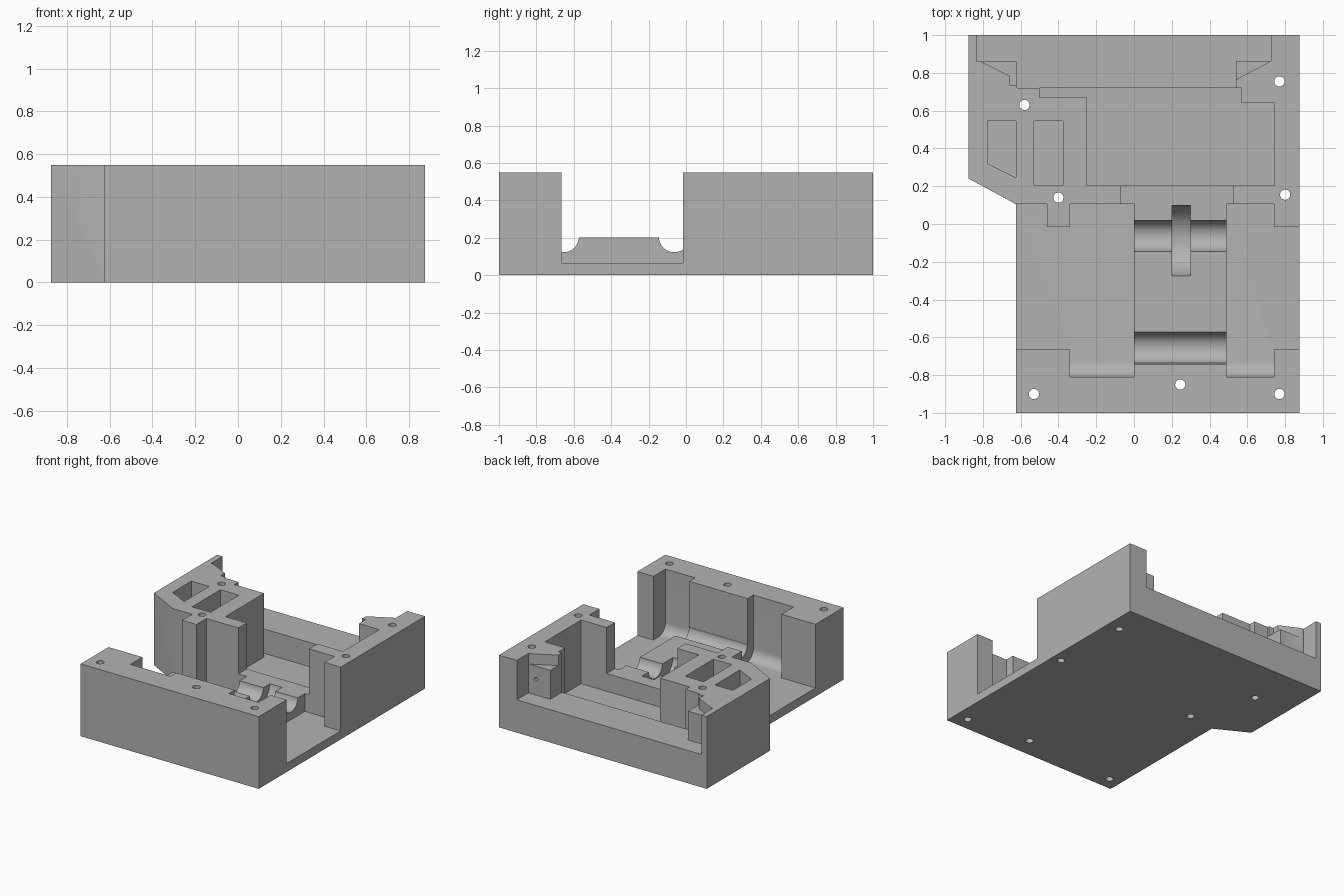
import bpy, bmesh, math
from mathutils import Matrix

cube = bpy.data.objects.get("Cube")
if cube:
    bpy.data.objects.remove(cube, do_unlink=True)

grey = bpy.data.materials.new("plain grey")
grey.use_nodes = True
grey.diffuse_color = (0.45, 0.45, 0.45, 1)
grey.node_tree.nodes["Principled BSDF"].inputs["Base Color"].default_value = (0.45, 0.45, 0.45, 1)

TOP, FLOOR, LEDGE, DECK = 0.55, 0.065, 0.25, 0.2
ABOVE = 0.8


def make(name, bm):
    bmesh.ops.recalc_face_normals(bm, faces=bm.faces)
    mesh = bpy.data.meshes.new(name)
    bm.to_mesh(mesh)
    bm.free()
    mesh.materials.append(grey)
    ob = bpy.data.objects.new(name, mesh)
    bpy.context.collection.objects.link(ob)
    return ob


def extrude(name, points, direction):
    bm = bmesh.new()
    face = bm.faces.new([bm.verts.new(p) for p in points])
    new = bmesh.ops.extrude_face_region(bm, geom=[face])["geom"]
    bmesh.ops.translate(bm, vec=direction, verts=[v for v in new if isinstance(v, bmesh.types.BMVert)])
    return make(name, bm)


def prism(name, outline, z0, z1):
    return extrude(name, [(x, y, z0) for x, y in outline], (0, 0, z1 - z0))


def block(name, x0, x1, y0, y1, z0, z1):
    return prism(name, [(x0, y0), (x1, y0), (x1, y1), (x0, y1)], z0, z1)


def rod(name, centre, radius, length, axis, sides=48):
    bm = bmesh.new()
    turn = {"X": Matrix.Rotation(math.pi / 2, 4, "Y"),
            "Y": Matrix.Rotation(math.pi / 2, 4, "X"), "Z": Matrix()}[axis]
    bmesh.ops.create_cone(bm, cap_ends=True, segments=sides, radius1=radius, radius2=radius,
                          depth=length, matrix=Matrix.Translation(centre) @ turn)
    return make(name, bm)


def combine(tool, operation="DIFFERENCE"):
    tool.hide_render = True
    mod = housing.modifiers.new(tool.name, "BOOLEAN")
    mod.operation, mod.solver, mod.object = operation, "EXACT", tool
    bpy.context.view_layer.objects.active = housing
    bpy.ops.object.modifier_apply(modifier=mod.name)
    bpy.data.objects.remove(tool, do_unlink=True)


# Solid housing with the angled overhang on one side
housing = prism("housing", [(-0.875, 1), (0.875, 1), (0.875, -1), (-0.625, -1),
                            (-0.625, 0.105), (-0.875, 0.24)], 0, TOP)

# Main bay, open on both sides, stepping around the front support block
combine(prism("main_bay", [
    (1, -0.665), (1, -0.015), (0.74, -0.015), (0.74, 0.105), (-0.34, 0.105),
    (-0.34, -0.015), (-0.46, -0.015), (-0.46, 0.105), (-0.7, 0.105), (-0.7, -0.665),
    (-0.34, -0.665), (-0.34, -0.81), (0, -0.81), (0, -0.74), (0.49, -0.74),
    (0.49, -0.81), (0.74, -0.81), (0.74, -0.665)], FLOOR, ABOVE))

# Rear bay, the passage to it, and the raised rear ledge
combine(prism("rear_bay", [(-0.5, 0.72), (-0.5, 0.67), (-0.25, 0.67), (-0.25, 0.205),
                           (0.74, 0.205), (0.74, 0.64), (0.57, 0.64), (0.57, 0.72)], FLOOR, ABOVE))
combine(block("passage", -0.07, 0.525, 0.05, 0.25, DECK, ABOVE))
combine(prism("rear_ledge", [(-0.83, 1.1), (-0.83, 0.86), (-0.62, 0.86), (-0.62, 0.72),
                             (0.54, 0.72), (0.54, 0.86), (0.725, 0.86), (0.725, 1.1)], LEDGE, ABOVE))

# Shallow corner notches above the ledge
combine(prism("left_notch", [(0.5, 0.744), (0.72, 0.86), (0.72, 0.9), (0.5, 0.9)], 0.47, ABOVE))
combine(prism("right_notch", [(-0.81, 0.86), (-0.66, 0.785), (-0.66, 0.735), (-0.6, 0.735),
                              (-0.6, 0.9), (-0.81, 0.9)], 0.47, ABOVE))

# Pockets in the overhang
combine(prism("outer_pocket", [(-0.775, 0.545), (-0.625, 0.545), (-0.625, 0.245), (-0.775, 0.32)],
              FLOOR, ABOVE))
combine(block("inner_pocket", -0.53, -0.375, 0.205, 0.545, FLOOR, ABOVE))

# Rounded feet of the front wall
r = 0.08
for x0, x1 in ((-0.36, 0.04), (0.45, 0.76)):
    arc = [(-0.81 + r - r * math.cos(a), FLOOR + r - r * math.sin(a))
           for a in (math.pi / 2 * i / 12 for i in range(13))]
    profile = [(-0.84, FLOOR + r), *arc, (-0.81 + r, 0.03), (-0.84, 0.03)]
    combine(extrude("wall_fillet", [(x0, y, z) for y, z in profile], (x1 - x0, 0, 0)), "UNION")

# Central pedestal with two shaft cradles and a wheel slot
combine(block("pedestal", 0, 0.49, -0.78, 0.15, 0.03, DECK), "UNION")
for y in (-0.655, -0.0625):
    combine(rod("shaft_cradle", (0.245, y, 0.205), 0.0825, 0.51, "X"))
combine(rod("wheel_slot", (0.25, -0.0875, 0.235), 0.19, 0.1, "X", 64))

# Vertical bolt holes and a small cross hole
for x, y in ((-0.58, 0.63), (0.77, 0.755), (-0.4, 0.14), (0.8, 0.155),
             (-0.53, -0.9), (0.245, -0.85), (0.77, -0.9)):
    combine(rod("bolt_hole", (x, y, 0.3), 0.027, 1, "Z", 32))
combine(rod("cross_hole", (0.66, 0.86, 0.37), 0.014, 0.2, "Y", 24))

# Smooth curved faces, sharp edges elsewhere
bpy.ops.object.select_all(action="DESELECT")
housing.select_set(True)
bpy.context.view_layer.objects.active = housing
bpy.ops.object.shade_smooth_by_angle(angle=math.radians(30))
